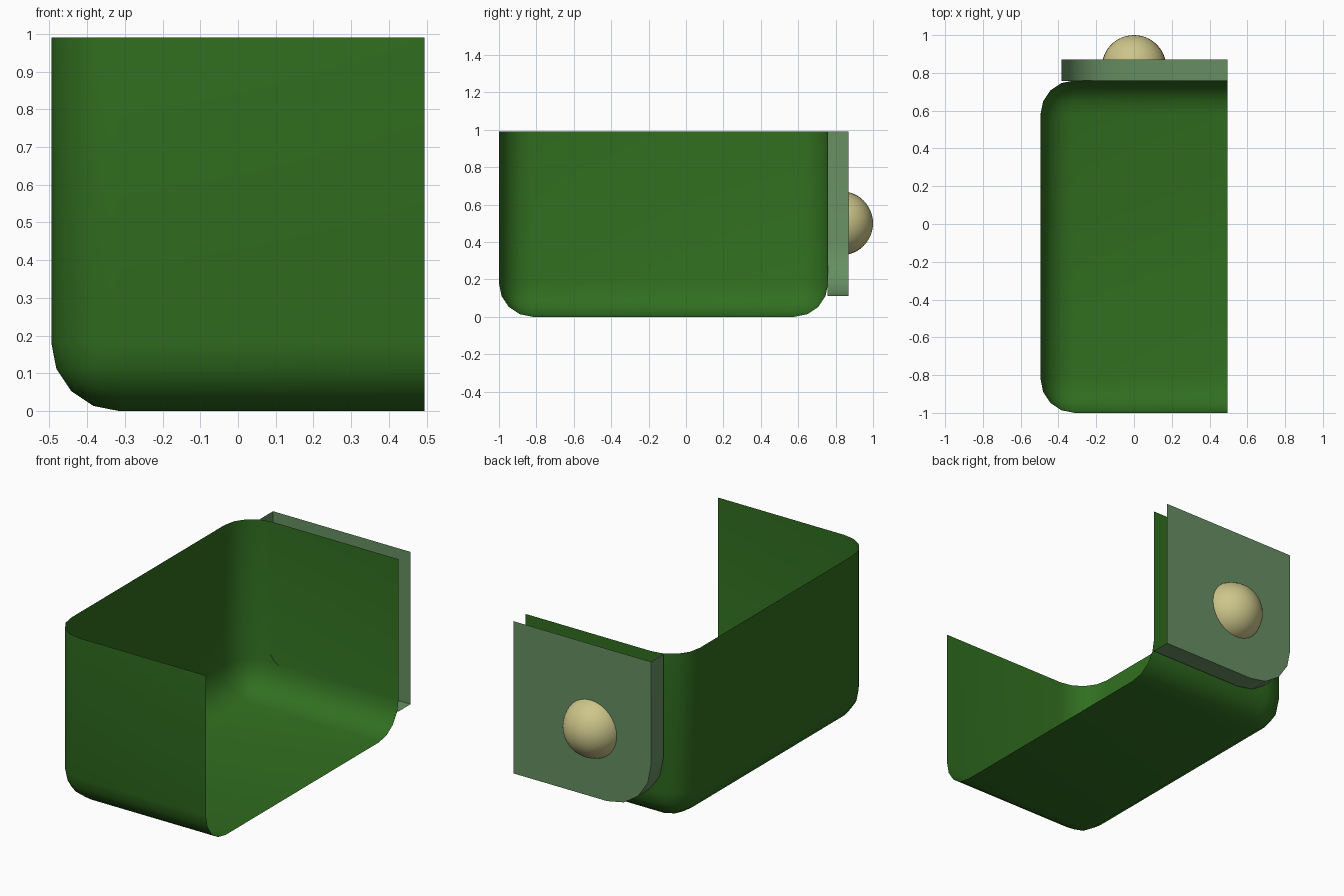
import bpy, bmesh, math
from mathutils import Matrix, Vector

if "Cube" in bpy.data.objects:
    bpy.data.objects.remove(bpy.data.objects["Cube"])

def finish(bm, name, color, angle=50):
    me = bpy.data.meshes.new(name)
    bm.to_mesh(me)
    bm.free()
    ob = bpy.data.objects.new(name, me)
    bpy.context.collection.objects.link(ob)
    mat = bpy.data.materials.new(name + "_paint")
    mat.diffuse_color = (*color, 1)
    mat.use_nodes = True
    mat.node_tree.nodes["Principled BSDF"].inputs["Base Color"].default_value = mat.diffuse_color
    me.materials.append(mat)
    bpy.ops.object.select_all(action='DESELECT')
    bpy.context.view_layer.objects.active = ob
    ob.select_set(True)
    bpy.ops.object.shade_smooth_by_angle(angle=math.radians(angle))
    return ob

def open_box(lo, hi, removed):
    """Box between two corners, without the faces whose normals are listed."""
    bm = bmesh.new()
    bmesh.ops.create_cube(bm, size=1)
    lo, hi = Vector(lo), Vector(hi)
    bmesh.ops.scale(bm, vec=hi - lo, verts=bm.verts)
    bmesh.ops.translate(bm, vec=(lo + hi) / 2, verts=bm.verts)
    bm.normal_update()
    gone = [f for f in bm.faces if any(f.normal.dot(Vector(d)) > .9 for d in removed)]
    bmesh.ops.delete(bm, geom=gone, context='FACES')
    return bm

UP, RIGHT, FRONT = (0, 0, 1), (1, 0, 0), (0, -1, 0)

# Tray: thin shell open at the top and right, all closed edges rounded
bm = open_box((-.495, -1, 0), (.495, .76, .99), [UP, RIGHT])
edges = [e for e in bm.edges if not e.is_boundary]
bmesh.ops.bevel(bm, geom=edges, offset=.18, segments=4, profile=.5, affect='EDGES')
finish(bm, "tray_shell", (.03, .156, .014))

# Back panel: face plate with a rim on its left and bottom
bm = open_box((-.385, .757, .11), (.495, .87, .99), [UP, RIGHT, FRONT])
edges = [e for e in bm.edges
         if all(abs(v.co.x + .385) < .01 and abs(v.co.z - .11) < .01 for v in e.verts)]
bmesh.ops.bevel(bm, geom=edges, offset=.28, segments=4, profile=.5, affect='EDGES')
finish(bm, "back_panel", (.135, .275, .122))

# Knob: spherical cap on the panel
bm = bmesh.new()
bmesh.ops.create_uvsphere(bm, u_segments=32, v_segments=24, radius=.171,
                          matrix=Matrix.Translation((0, .829, .5)) @ Matrix.Rotation(math.pi / 2, 4, 'X'))
bmesh.ops.bisect_plane(bm, geom=bm.verts[:] + bm.edges[:] + bm.faces[:],
                       plane_co=(0, .869, 0), plane_no=(0, 1, 0), clear_inner=True)
finish(bm, "knob", (.61, .56, .255))
